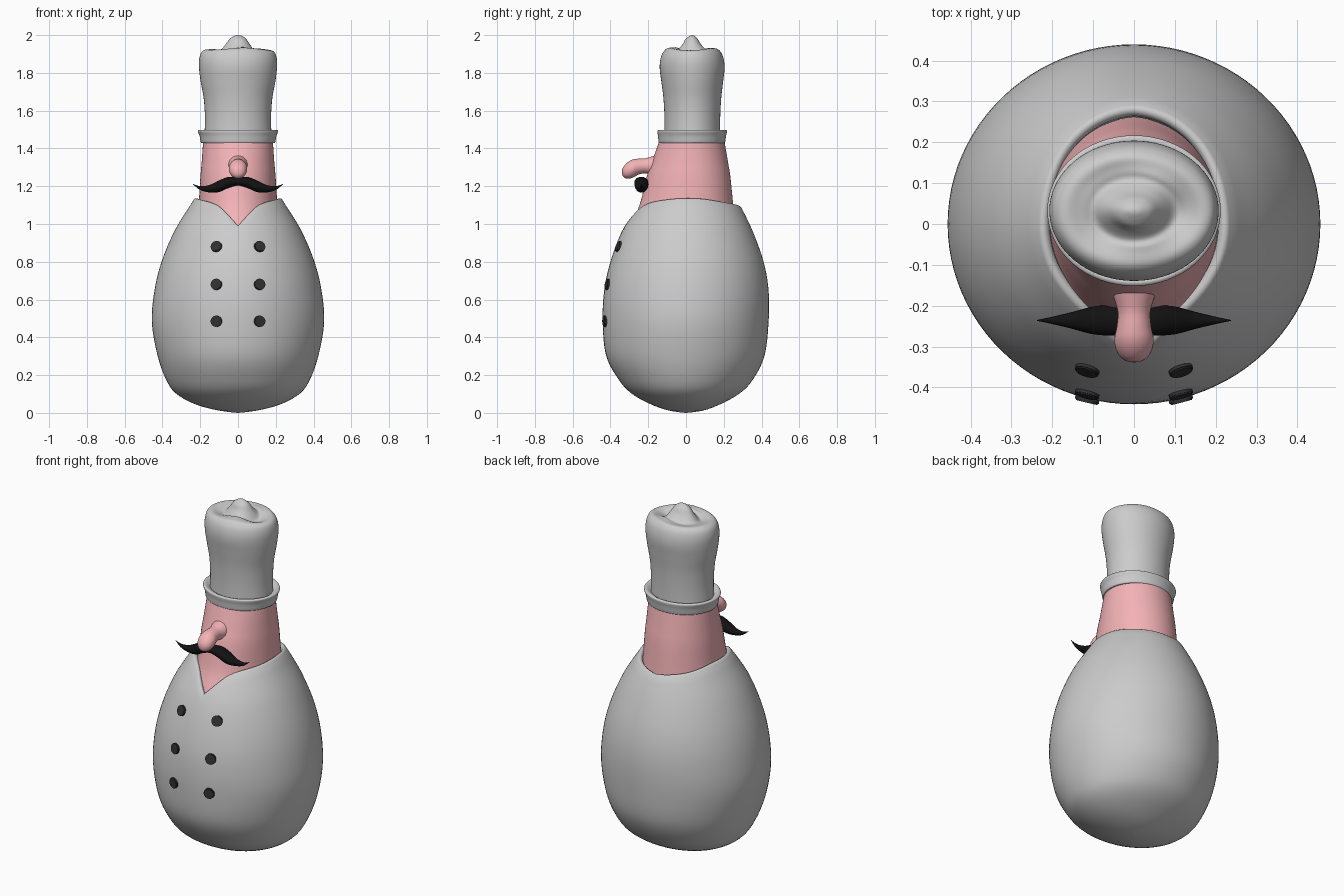
import bpy, bmesh
from math import sin, cos, pi, radians, asin
from mathutils import Vector

if "Cube" in bpy.data.objects:
    bpy.data.objects.remove(bpy.data.objects["Cube"])


def material(name, rgb):
    m = bpy.data.materials.new(name)
    m.diffuse_color = (*rgb, 1)
    m.use_nodes = True
    m.node_tree.nodes["Principled BSDF"].inputs["Base Color"].default_value = m.diffuse_color
    return m


SKIN = material("skin_pink", (0.9, 0.45, 0.47))
BLACK = material("black_hair", (0.006, 0.006, 0.006))
DARK = material("dark_button", (0.03, 0.03, 0.03))


def spline(rows, steps):
    """Smooth (Catmull-Rom) resampling of a table of rows."""
    out = []
    for i in range(len(rows) - 1):
        p0, p1 = rows[max(i - 1, 0)], rows[i]
        p2, p3 = rows[i + 1], rows[min(i + 2, len(rows) - 1)]
        for k in range(steps):
            t = k / steps
            out.append([b + 0.5 * t * (c - a + t * (2 * a - 5 * b + 4 * c - d + t * (3 * (b - c) + d - a)))
                        for a, b, c, d in zip(p0, p1, p2, p3)])
    return out + [list(rows[-1])]


def lookup(rows, x):
    """Linear interpolation of the row whose first value is x."""
    for a, b in zip(rows, rows[1:]):
        if x <= b[0]:
            t = (x - a[0]) / max(b[0] - a[0], 1e-9)
            return [p + (q - p) * t for p, q in zip(a, b)]
    return rows[-1]


def skin_rings(name, rings, mat=None, cap_end=True, angle=50):
    bm = bmesh.new()
    vs = [[bm.verts.new(p) for p in r] for r in rings]
    n = len(vs[0])
    for a, b in zip(vs, vs[1:]):
        for i in range(n):
            j = (i + 1) % n
            bm.faces.new((a[i], a[j], b[j], b[i]))
    bm.faces.new(vs[0])
    if cap_end:
        bm.faces.new(vs[-1])
    bmesh.ops.recalc_face_normals(bm, faces=bm.faces)
    return finish(name, bm, mat, angle)


def finish(name, bm, mat, angle=50):
    me = bpy.data.meshes.new(name)
    bm.to_mesh(me)
    bm.free()
    ob = bpy.data.objects.new(name, me)
    bpy.context.collection.objects.link(ob)
    if mat:
        me.materials.append(mat)
    bpy.ops.object.select_all(action='DESELECT')
    ob.select_set(True)
    bpy.context.view_layer.objects.active = ob
    bpy.ops.object.shade_smooth_by_angle(angle=radians(angle))
    return ob


def oval(row, phi, cy):
    """Point on a ring (z, half width, front y, back y); phi = 0 is the front."""
    z, rx, yf, yb = row
    c = cos(phi)
    return Vector((rx * sin(phi), cy + c * ((yf - cy) if c > 0 else (cy - yb)), z))


def angles(n):
    return [2 * pi * i / n for i in range(n)]


# Body: egg-shaped jacket with a V-neck rim
BODY = spline([(0, .001, -.001, .001), (.012, .1, -.09, .09), (.045, .225, -.185, .18),
               (.1, .325, -.285, .28), (.17, .378, -.352, .35), (.3, .425, -.422, .415),
               (.48, .456, -.441, .437), (.65, .442, -.433, .437), (.8, .405, -.4, .411),
               (.95, .343, -.345, .358), (1.05, .285, -.285, .312), (1.1, .252, -.25, .285),
               (1.14, .228, -.22, .262)], 10)
NECK = spline([(0, .985), (10, 1.038), (22, 1.083), (38, 1.108), (60, 1.122), (85, 1.13),
               (110, 1.127), (140, 1.108), (180, 1.088)], 6)


def body_point(z, phi):
    return oval(lookup(BODY, z), phi, 0)


def neck_z(phi):
    d = phi * 180 / pi
    return lookup(NECK, min(d, 360 - d))[1]


rings = [[body_point(neck_z(a) * (k / 44) ** 1.5, a) for a in angles(96)] for k in range(45)]
edge = rings[-1]
for inward, dz in ((.006, .005), (.014, .006), (.022, .001), (.027, -.01), (.03, -.06)):
    ring = []
    for p in edge:
        d = Vector((p.x, p.y, 0)).normalized()
        ring.append(p - d * inward + Vector((0, 0, dz)))
    rings.append(ring)
skin_rings("jacket_body", rings, cap_end=False)

# Head and neck
HEAD = [(.9, .235, -.315, .27), (.99, .225, -.295, .262), (1.1, .209, -.246, .25),
        (1.25, .199, -.208, .235), (1.33, .192, -.18, .222), (1.43, .185, -.145, .205),
        (1.46, .182, -.135, .2)]
skin_rings("head", [[oval(r, a, .03) for a in angles(64)] for r in spline(HEAD, 5)], SKIN)

# Hat band
BAND = [(1.428, .17, -.12, .185), (1.428, .19, -.138, .2), (1.434, .197, -.145, .207),
        (1.465, .203, -.148, .212), (1.488, .212, -.152, .217), (1.496, .209, -.149, .214),
        (1.497, .197, -.138, .202), (1.48, .17, -.11, .175)]
skin_rings("hat_band", [[oval(r, a, .033) for a in angles(64)] for r in spline(BAND, 4)])

# Hat crown: puffed top with a lumpy dent around a central peak
CROWN = [(1.46, .178, -.115, .18), (1.56, .175, -.114, .181), (1.66, .181, -.119, .186),
         (1.75, .197, -.13, .196), (1.82, .206, -.139, .204), (1.87, .206, -.136, .2),
         (1.908, .194, -.122, .186), (1.922, .168, -.1, .165), (1.912, .13, -.065, .137),
         (1.908, .1, -.042, .11), (1.94, .072, -.018, .082), (1.978, .045, -.002, .062),
         (1.996, .02, .02, .045), (2.0, .001, .032, .034)]
rings = []
for row in spline(CROWN, 5):
    w = max(0, 1 - abs(row[1] - .115) / .075) if row[0] > 1.88 else 0
    ring = []
    for a in angles(72):
        p = oval(row, a, .033)
        p.z += w * (.022 * cos(a) ** 2 + .008 * sin(3 * a + .6))
        ring.append(p)
    rings.append(ring)
skin_rings("hat_crown", rings, angle=80)

# Nose: bulb sweeping forward, rows are (y, z, radius)
NOSE = [(-.14, 1.306, .065), (-.18, 1.308, .05), (-.215, 1.308, .04), (-.25, 1.304, .042),
        (-.28, 1.294, .048), (-.305, 1.285, .045), (-.325, 1.278, .034),
        (-.336, 1.275, .018), (-.339, 1.274, .001)]
skin_rings("nose", [[Vector((r * sin(a), y, z + r * cos(a))) for a in angles(32)]
                    for y, z, r in spline(NOSE, 4)], SKIN, angle=80)

# Moustache: half rows are (x, z, depth radius, height radius), mirrored in x
HALF = [(0, 1.225, .033, .021), (.05, 1.22, .037, .029), (.1, 1.2, .034, .031),
        (.15, 1.187, .021, .02), (.2, 1.19, .009, .01), (.238, 1.211, .001, .001)]
FULL = [(-x, z, ry, rz) for x, z, ry, rz in HALF[:0:-1]] + HALF
skin_rings("moustache", [[Vector((x, -.236 + ry * sin(a), z + rz * cos(a))) for a in angles(24)]
                         for x, z, ry, rz in spline(FULL, 5)], BLACK, angle=80)

# Buttons: two columns of discs lying on the jacket surface
for side, label in ((-1, "left"), (1, "right")):
    for i, z in enumerate((.88, .68, .485)):
        phi = asin(side * .114 / lookup(BODY, z)[1])
        p = body_point(z, phi)
        n = (body_point(z, phi + .02) - p).cross(body_point(z + .02, phi) - p).normalized()
        if n.y > 0:
            n = -n
        bm = bmesh.new()
        bmesh.ops.create_cone(bm, cap_ends=True, segments=32, radius1=.03, radius2=.03, depth=.02)
        rim = [e for e in bm.edges if abs(e.verts[0].co.z - e.verts[1].co.z) < 1e-5]
        bmesh.ops.bevel(bm, geom=rim, offset=.003, segments=2, affect='EDGES')
        ob = finish(f"button_{label}_{i + 1}", bm, DARK)
        ob.location = p
        ob.rotation_euler = n.to_track_quat('Z', 'Y').to_euler()
